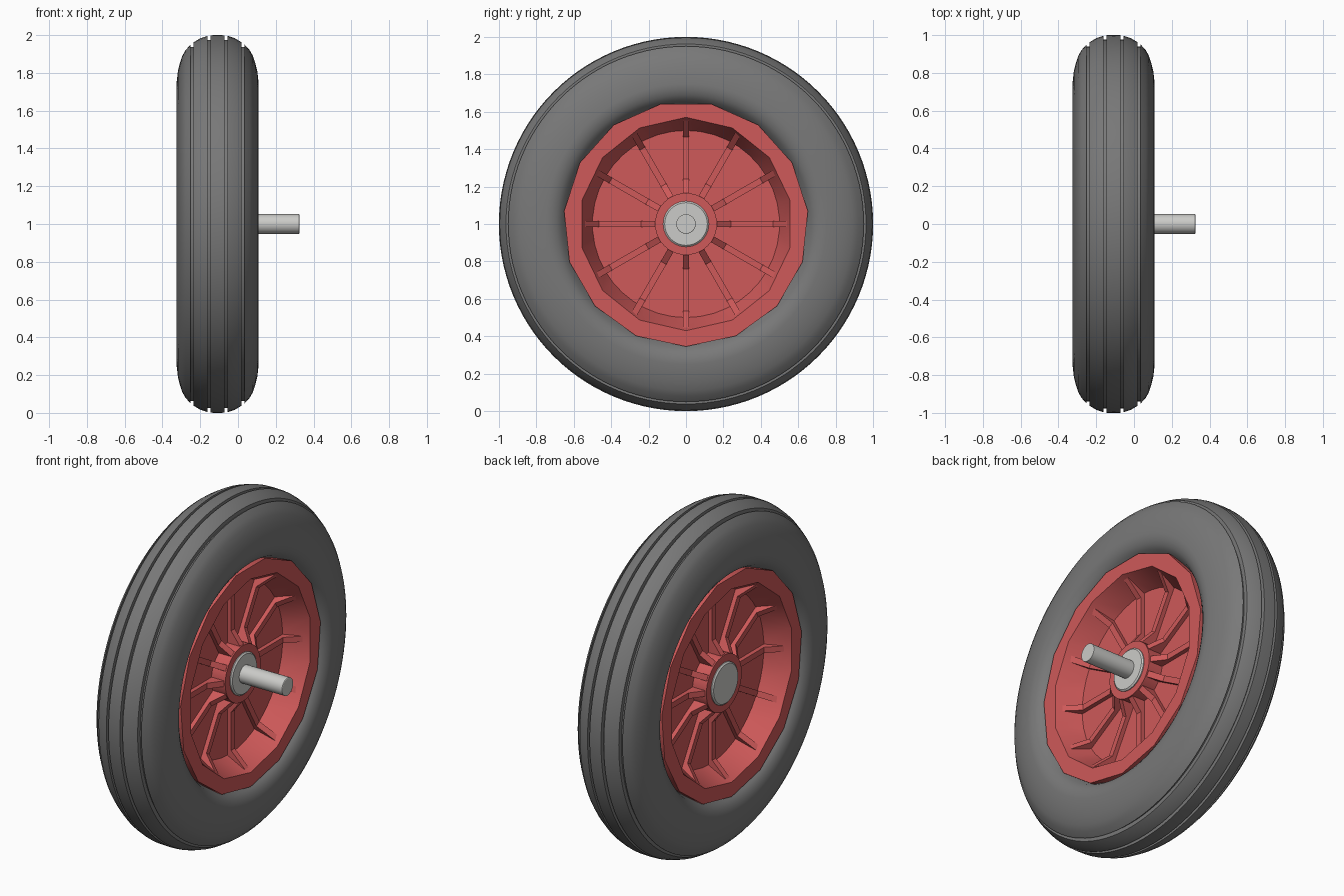
import bpy, bmesh
from math import sin, cos, pi, radians
from mathutils import Vector

default = bpy.data.objects.get("Cube")
if default:
    bpy.data.objects.remove(default)

HUB = Vector((-0.108, 0, 1))


def material(name, rgb):
    m = bpy.data.materials.new(name)
    m.use_nodes = True
    m.diffuse_color = (*rgb, 1)
    m.node_tree.nodes["Principled BSDF"].inputs["Base Color"].default_value = (*rgb, 1)
    return m


RUBBER = material("grey rubber", (0.19, 0.19, 0.19))
RED = material("red plastic", (0.62, 0.10, 0.10))
STEEL = material("pale steel", (0.60, 0.60, 0.58))


def finish(bm, name, mat, angle=30):
    bmesh.ops.recalc_face_normals(bm, faces=bm.faces[:])
    mesh = bpy.data.meshes.new(name)
    bm.to_mesh(mesh)
    bm.free()
    mesh.materials.append(mat)
    ob = bpy.data.objects.new(name, mesh)
    ob.location = HUB
    bpy.context.collection.objects.link(ob)
    bpy.ops.object.select_all(action="DESELECT")
    ob.select_set(True)
    bpy.context.view_layer.objects.active = ob
    bpy.ops.object.shade_smooth_by_angle(angle=radians(angle))
    return ob


def ring(bm, x, r, n, start=0.0):
    """Circle of n points around the x axis; start is a fraction of one step."""
    return [bm.verts.new((x, r * sin(a), r * cos(a)))
            for a in ((i + start) * 2 * pi / n for i in range(n))]


def stitch(bm, a, b, off_a=0.0, off_b=0.0):
    """Join two rings, which may have different point counts."""
    na, nb = len(a), len(b)
    if na == nb and off_a == off_b:
        for i in range(na):
            j = (i + 1) % na
            bm.faces.new((a[i], a[j], b[j], b[i]))
        return
    i = j = 0
    while i < na or j < nb:
        if j >= nb or (i < na and (i + 1 + off_a) / na <= (j + 1 + off_b) / nb):
            bm.faces.new((a[i % na], a[(i + 1) % na], b[j % nb]))
            i += 1
        else:
            bm.faces.new((a[i % na], b[(j + 1) % nb], b[j % nb]))
            j += 1


def lathe(name, mat, profile, n, closed=False, caps=False, angle=30):
    bm = bmesh.new()
    rings = [ring(bm, x, r, n) for x, r in profile]
    for a, b in zip(rings, rings[1:]):
        stitch(bm, a, b)
    if closed:
        stitch(bm, rings[-1], rings[0])
    if caps:
        bm.faces.new(rings[0])
        bm.faces.new(rings[-1])
    return finish(bm, name, mat, angle)


# Tyre: rounded section with four tread grooves
half = [(0.037, 0.999), (0.037, 0.975), (0.053, 0.975), (0.053, 0.996),
        (0.09, 0.984), (0.127, 0.962), (0.127, 0.938), (0.143, 0.938),
        (0.143, 0.95), (0.17, 0.92), (0.187, 0.89), (0.2, 0.85), (0.21, 0.81),
        (0.217, 0.75), (0.216, 0.72), (0.205, 0.69), (0.188, 0.664), (0.14, 0.635)]
section = [(-x, r) for x, r in reversed(half)] + [(0, 1)] + half
lathe("tyre", RUBBER, section, 112, closed=True)

# Rim: faceted lip, tapering wall and flat web on each side
for side, label in ((1, "left"), (-1, "right")):
    bm = bmesh.new()
    layout = [(0.10, 0.655, 15, 0.5), (0.19, 0.655, 15, 0.5),
              (0.19, 0.57, 14, 0), (0.05, 0.5, 42, 0)]
    rings = [ring(bm, side * x, r, n, s) for x, r, n, s in layout]
    for k in range(3):
        stitch(bm, rings[k], rings[k + 1], layout[k][3], layout[k + 1][3])
    bm.faces.new(rings[-1])
    rim = finish(bm, label + "_rim", RED)
    # Open shell: make the web face outward
    if rim.data.polygons[-1].normal.x * side < 0:
        rim.data.flip_normals()

    # Ribs: raised at the hub and at the wall, low in between
    bm = bmesh.new()
    outline = [(0.1, 0.04), (0.1, 0.132), (0.165, 0.132), (0.24, 0.075),
               (0.465, 0.075), (0.553, 0.165), (0.553, 0.04)]
    for k in range(12):
        a = k * pi / 6
        out, across = Vector((0, sin(a), cos(a))), Vector((0, cos(a), -sin(a)))
        near, far = [[bm.verts.new(Vector((side * h, 0, 0)) + out * r + across * t)
                      for r, h in outline] for t in (-0.017, 0.017)]
        stitch(bm, near, far)
        bm.faces.new(near)
        bm.faces.new(far)
    finish(bm, label + "_ribs", RED, 10)

    # Hub boss and washer
    lathe(label + "_hub", RED, [(side * 0.03, 0.165), (side * 0.14, 0.165)], 40, caps=True)
    lathe(label + "_washer", STEEL,
          [(side * 0.1, 0.122), (side * 0.145, 0.122), (side * 0.152, 0.114)], 40, caps=True)

# Axle stub
lathe("axle", STEEL, [(0.1, 0.052), (0.431, 0.052), (0.433, 0.049)], 32, caps=True)
